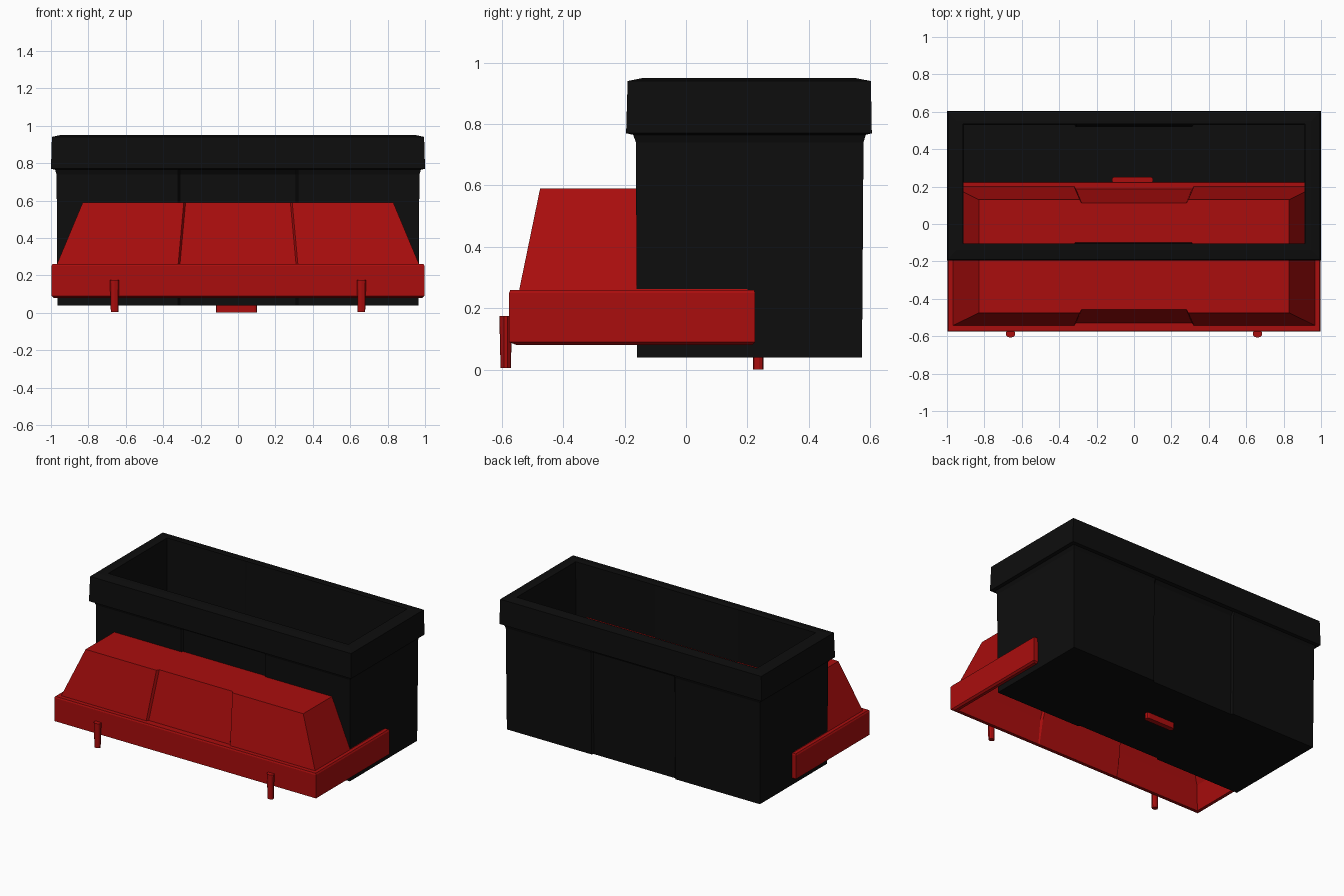
import bpy, bmesh
from mathutils import Matrix

if "Cube" in bpy.data.objects:
    bpy.data.objects.remove(bpy.data.objects["Cube"], do_unlink=True)


def material(name, colour):
    m = bpy.data.materials.new(name)
    m.use_nodes = True
    m.diffuse_color = (*colour, 1)
    m.node_tree.nodes["Principled BSDF"].inputs["Base Color"].default_value = (*colour, 1)
    return m


BLACK = material("matte black", (0.004, 0.004, 0.004))
RED = material("deep red", (0.4, 0.004, 0.004))


def add_object(name, bm, mat):
    bmesh.ops.recalc_face_normals(bm, faces=bm.faces)
    mesh = bpy.data.meshes.new(name)
    bm.to_mesh(mesh)
    bm.free()
    mesh.materials.append(mat)
    obj = bpy.data.objects.new(name, mesh)
    bpy.context.collection.objects.link(obj)
    return obj


def outline(hx, front, back, z, notch=0.0, w=0.32):
    """Rectangle whose long sides step inwards by notch in the middle panel."""
    v = w - 0.01
    near = [(-hx, front), (-w, front), (-v, front + notch),
            (v, front + notch), (w, front), (hx, front)]
    far = [(hx, back), (w, back), (v, back - notch),
           (-v, back - notch), (-w, back), (-hx, back)]
    return [(x, y, z) for x, y in near + far]


def loft(name, rings, mat):
    """Skin a stack of outlines and cap the first and last."""
    bm = bmesh.new()
    loops = [[bm.verts.new(p) for p in outline(*r)] for r in rings]
    for a, b in zip(loops, loops[1:]):
        for i in range(len(a)):
            j = (i + 1) % len(a)
            bm.faces.new((a[i], a[j], b[j], b[i]))
    bm.faces.new(loops[0])
    bm.faces.new(loops[-1])
    return add_object(name, bm, mat)


# Open tub: outer wall, overhanging rim, inner wall and floor
loft("tub", [
    (0.965, -0.16, 0.573, 0.04, 0.012),
    (0.97, -0.163, 0.578, 0.74, 0.012),
    (0.978, -0.172, 0.585, 0.765, 0.004),
    (1.0, -0.195, 0.605, 0.77),
    (0.995, -0.19, 0.602, 0.94),
    (0.95, -0.14, 0.55, 0.95),
    (0.915, -0.105, 0.535, 0.95),
    (0.91, -0.105, 0.53, 0.07, 0.012),
], BLACK)

# Hollow tray: raised body, flange skirt and open underside
loft("tray", [
    (0.83, -0.475, 0.13, 0.59, 0.018, 0.29),
    (0.968, -0.543, 0.2, 0.26, 0.014, 0.32),
    (0.992, -0.572, 0.222, 0.26),
    (0.998, -0.576, 0.225, 0.25),
    (0.998, -0.576, 0.225, 0.09),
    (0.985, -0.55, 0.215, 0.08),
    (0.965, -0.54, 0.195, 0.08),
    (0.945, -0.52, 0.18, 0.245, 0.014, 0.32),
    (0.81, -0.455, 0.11, 0.57, 0.018, 0.29),
], RED)

# Front pegs, tapered towards the ground
for side, label in ((-1, "right"), (1, "left")):
    bm = bmesh.new()
    bmesh.ops.create_cone(bm, cap_ends=True, segments=10, radius1=0.021,
                          radius2=0.026, depth=0.17)
    bmesh.ops.scale(bm, vec=(1, 0.8, 1), verts=bm.verts)
    bmesh.ops.translate(bm, vec=(side * 0.66, -0.587, 0.09), verts=bm.verts)
    add_object(label + "_front_peg", bm, RED)

# Wide rear foot with rounded ends
bm = bmesh.new()
bmesh.ops.create_cube(bm, size=1, matrix=Matrix.Diagonal((0.22, 0.035, 0.18, 1)))
bmesh.ops.translate(bm, vec=(-0.008, 0.235, 0.09), verts=bm.verts)
uprights = [e for e in bm.edges
            if abs(e.verts[0].co.z - e.verts[1].co.z) > 0.1]
bmesh.ops.bevel(bm, geom=uprights, offset=0.014, segments=2,
                profile=0.5, affect='EDGES')
add_object("rear_foot", bm, RED)
